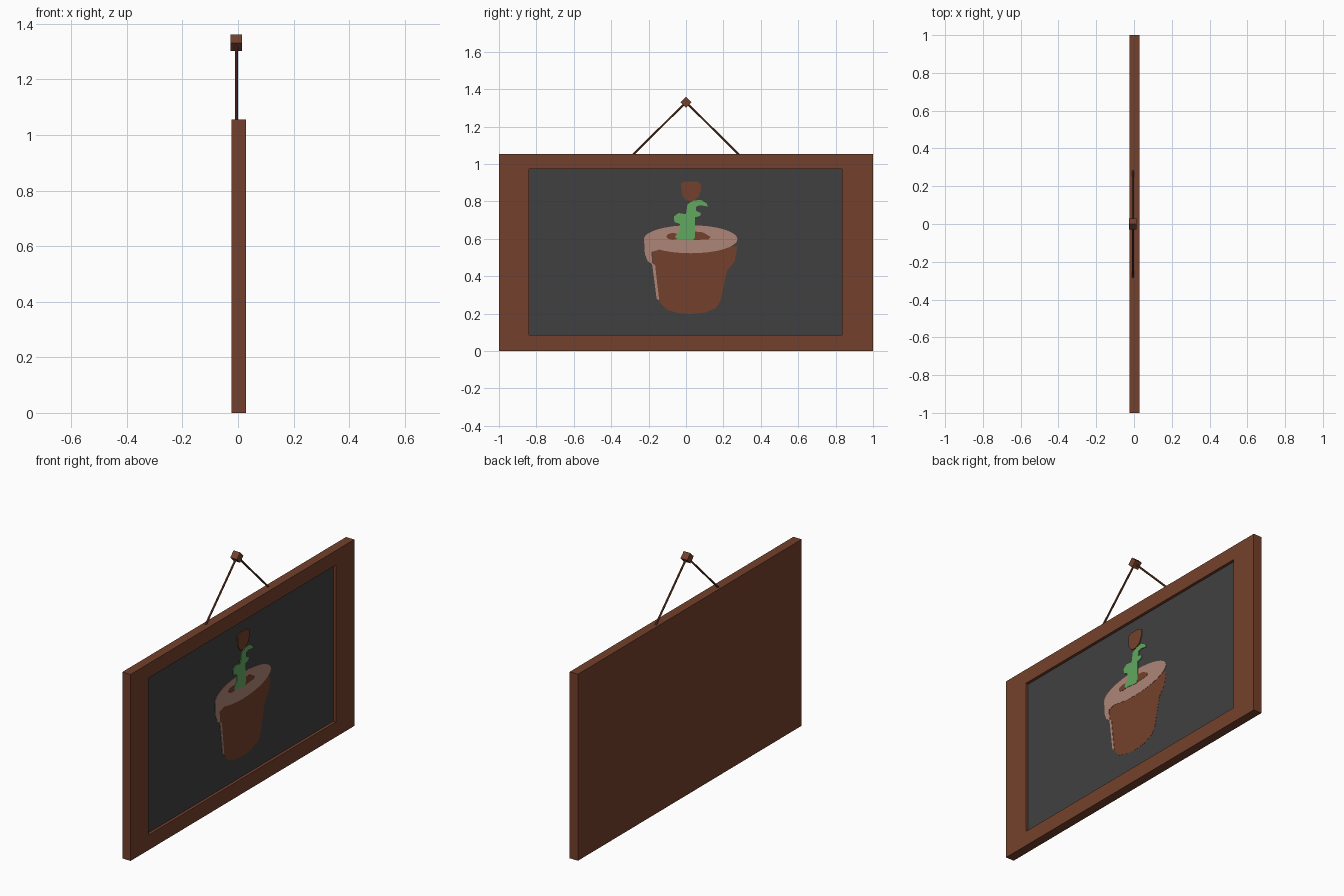
import bpy, bmesh, math
from mathutils import Vector, Matrix

if "Cube" in bpy.data.objects:
    bpy.data.objects.remove(bpy.data.objects["Cube"])


def mat(name, rgb):
    m = bpy.data.materials.new(name)
    m.diffuse_color = (*rgb, 1)
    m.use_nodes = True
    m.node_tree.nodes["Principled BSDF"].inputs["Base Color"].default_value = m.diffuse_color
    return m


BROWN = mat("brown wood", (0.175, 0.051, 0.025))
SLATE = mat("dark slate", (0.051, 0.051, 0.051))
PINK = mat("pale clay", (0.423, 0.235, 0.184))
GREEN = mat("leaf green", (0.122, 0.397, 0.117))


def finish(name, bm, *mats):
    bmesh.ops.recalc_face_normals(bm, faces=bm.faces)
    me = bpy.data.meshes.new(name)
    bm.to_mesh(me)
    bm.free()
    for m in mats:
        me.materials.append(m)
    ob = bpy.data.objects.new(name, me)
    bpy.context.collection.objects.link(ob)
    return ob


def box(lo, hi):
    bm = bmesh.new()
    bmesh.ops.create_cube(bm, size=1)
    for v in bm.verts:
        v.co = [lo[i] if v.co[i] < 0 else hi[i] for i in range(3)]
    return bm


# Frame: a board with a recessed slate face
FRONT, FLOOR = 0.028, 0.012
bm = box((-0.024, -1, 0), (FRONT, 1, 1.055))
face = max(bm.faces, key=lambda f: f.calc_center_median().x)
bmesh.ops.inset_region(bm, faces=[face], thickness=0.08)
for v in face.verts:
    v.co.y = -0.84 if v.co.y < 0 else 0.835
    v.co.z = 0.085 if v.co.z < 0.5 else 0.973
floor = bmesh.ops.extrude_face_region(bm, geom=[face])["geom"]
for f in [g for g in floor if isinstance(g, bmesh.types.BMFace)]:
    f.material_index = 1
    for v in f.verts:
        v.co.x = FLOOR
if face.is_valid:
    bm.faces.remove(face)
finish("picture_frame", bm, BROWN, SLATE)


# Painted plates: outlines in hundredths of a unit (y, z), stacked in layers
def plate(name, pts, layer, m):
    bm = bmesh.new()
    x = FLOOR + 0.001 * layer
    f = bm.faces.new([bm.verts.new((x, y / 100, z / 100)) for y, z in pts])
    ext = bmesh.ops.extrude_face_region(bm, geom=[f])["geom"]
    for v in [g for g in ext if isinstance(g, bmesh.types.BMVert)]:
        v.co.x = FLOOR + 0.0003
    finish(name, bm, m)


def ellipse(cy, cz, ry, rz, n=32):
    return [(cy + ry * math.cos(2 * math.pi * i / n),
             cz + rz * math.sin(2 * math.pi * i / n)) for i in range(n)]


plate("pot_body", [(-18, 56), (-18, 47), (-16.5, 38), (-14, 26), (-10, 22), (-4, 20.3),
                   (2.5, 19.8), (10, 20.5), (16, 23), (18.5, 27), (20, 34), (22, 43),
                   (26, 48), (27.5, 56)], 1, BROWN)
plate("pot_rim", ellipse(2.5, 59.8, 25, 7.5), 2, PINK)
plate("rim_edge", [(-22.4, 59), (-22, 52), (-20.5, 48), (-18, 46.5), (-18.5, 53),
                   (-15, 54), (-12, 56)], 2.3, PINK)
plate("pot_highlight", [(-18.2, 47), (-16.5, 46), (-15.5, 37), (-14.3, 27), (-15.7, 28),
                        (-17, 38)], 2.6, PINK)
plate("soil_left", ellipse(-7, 61.3, 3.4, 1.8, 16), 3, BROWN)
plate("soil_right", [(4, 64), (9, 63.5), (13.3, 61), (12, 59.8), (4, 59.3)], 3, BROWN)
plate("plant", [(-6, 61), (-3.3, 64.5), (-3.3, 68), (-6.2, 69), (-6.5, 72), (-4, 73.8),
                (0, 73.2), (0.8, 78.5), (4, 80.5), (8, 80.8), (11, 79), (11.8, 77.3),
                (7.5, 78), (5.5, 77.3), (5.3, 75), (8, 73.8), (7.5, 72.2), (4.8, 71.6),
                (4.8, 61), (3.7, 59), (1, 59.3), (-4.5, 60)], 4, GREEN)
plate("flower", [(-2.7, 89.8), (0, 90.8), (6, 90.6), (8, 89.3), (8, 86), (6.4, 82),
                 (3.2, 80.2), (0, 80.6), (-2.2, 83.5)], 5, BROWN)

# Nail: a square peg turned on its corner
PEAK = 1.331
bm = bmesh.new()
bmesh.ops.create_cube(bm, size=0.0415)
bmesh.ops.rotate(bm, verts=bm.verts, cent=(0, 0, 0), matrix=Matrix.Rotation(math.pi / 4, 3, 'X'))
bmesh.ops.translate(bm, verts=bm.verts, vec=(-0.007, 0, PEAK))
finish("nail", bm, BROWN)

# Hanging cords
for side, label in ((-1, "left"), (1, "right")):
    a, b = Vector((-0.006, side * 0.283, 1.05)), Vector((-0.006, 0, PEAK))
    bm = bmesh.new()
    bmesh.ops.create_cone(bm, cap_ends=True, segments=8, radius1=0.0055, radius2=0.0055,
                          depth=(b - a).length)
    turn = (b - a).to_track_quat('Z', 'Y').to_matrix().to_4x4()
    bm.transform(Matrix.Translation((a + b) / 2) @ turn)
    finish("cord_" + label, bm, BROWN)
